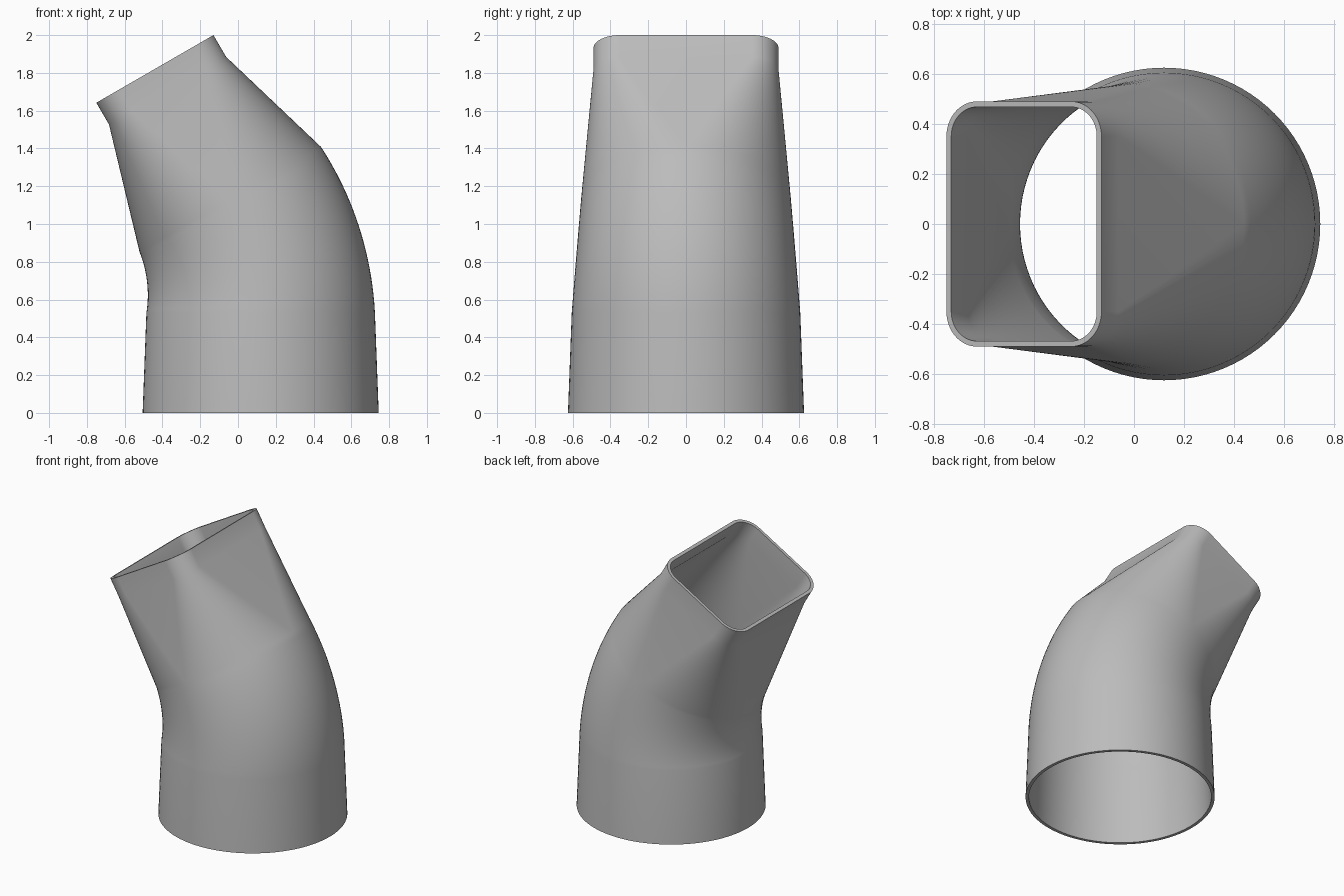
import bpy, bmesh, math
from mathutils import Vector

cube = bpy.data.objects.get("Cube")
if cube:
    bpy.data.objects.remove(cube, do_unlink=True)

WALL = 0.022
CORNER_STEPS = 24
BEND_STEPS = 20
BEND_RADIUS = 1.2
BEND = math.radians(30)


def rounded_section(half_x, half_y, radius):
    """Rounded rectangle; with radius equal to both halves it is a circle."""
    points = []
    for quarter, (sx, sy) in enumerate(((1, 1), (-1, 1), (-1, -1), (1, -1))):
        for i in range(CORNER_STEPS + 1):
            a = (quarter + i / CORNER_STEPS) * math.pi / 2
            points.append((sx * (half_x - radius) + radius * math.cos(a),
                           sy * (half_y - radius) + radius * math.sin(a)))
    return points


def place(points, centre, tilt):
    """Set a flat section in space, tilted about the y axis."""
    cx, cz = centre
    return [Vector((cx + u * math.cos(tilt), v, cz + u * math.sin(tilt)))
            for u, v in points]


def duct_rings(inset):
    def circle(r):
        return rounded_section(r - inset, r - inset, r - inset)

    # Straight round socket
    rings = [place(circle(0.625), (0.12, 0), 0)]
    # Bend, narrowing slightly
    for i in range(BEND_STEPS + 1):
        t = i / BEND_STEPS
        a = BEND * t
        centre = (0.12 - BEND_RADIUS * (1 - math.cos(a)),
                  0.53 + BEND_RADIUS * math.sin(a))
        rings.append(place(circle(0.605 - 0.05 * t), centre, a))
    # Change to a rounded rectangle, then a short straight collar
    mouth = rounded_section(0.358 - inset, 0.49 - inset, 0.14 - inset)
    for centre in ((-0.373, 1.706), (-0.44, 1.821)):
        rings.append(place(mouth, centre, BEND))
    return rings


# Outer wall upward, inner wall back down, closed into one loop
bm = bmesh.new()
loop = duct_rings(0) + duct_rings(WALL)[::-1]
rows = [[bm.verts.new(p) for p in ring] for ring in loop]
count = len(rows[0])
for k, low in enumerate(rows):
    high = rows[(k + 1) % len(rows)]
    for i in range(count):
        j = (i + 1) % count
        bm.faces.new((low[i], low[j], high[j], high[i]))
bmesh.ops.remove_doubles(bm, verts=bm.verts, dist=0.00001)
bmesh.ops.recalc_face_normals(bm, faces=bm.faces)
mesh = bpy.data.meshes.new("duct_adapter")
bm.to_mesh(mesh)
bm.free()

duct = bpy.data.objects.new("duct_adapter", mesh)
bpy.context.collection.objects.link(duct)

# Plain grey
grey = bpy.data.materials.new("plain_grey")
grey.use_nodes = True
colour = (0.5, 0.5, 0.5, 1)
grey.diffuse_color = colour
grey.node_tree.nodes["Principled BSDF"].inputs["Base Color"].default_value = colour
mesh.materials.append(grey)

bpy.ops.object.select_all(action="DESELECT")
duct.select_set(True)
bpy.context.view_layer.objects.active = duct
bpy.ops.object.shade_smooth_by_angle(angle=math.radians(30))
